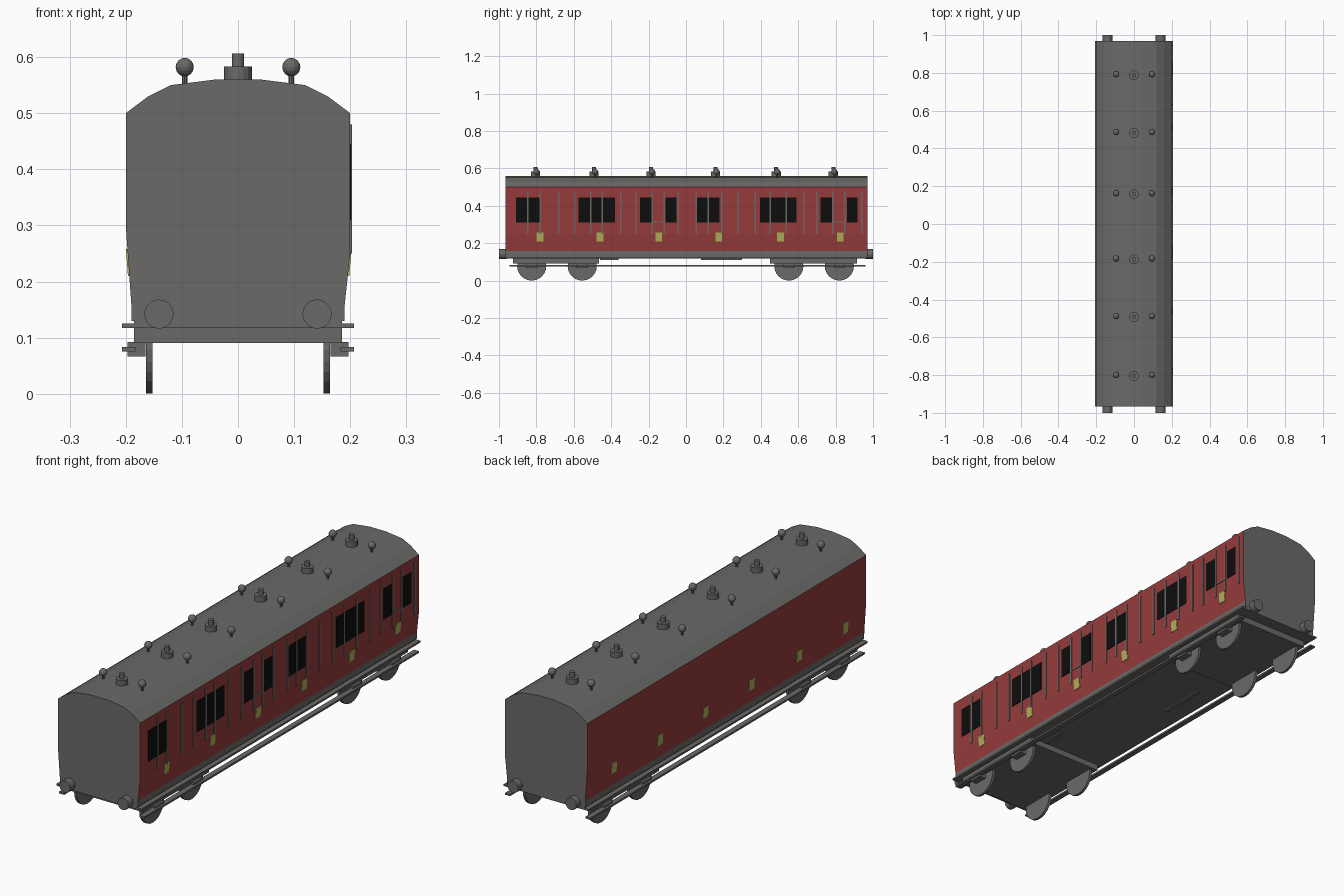
import bpy, bmesh, math
from mathutils import Matrix

if "Cube" in bpy.data.objects:
    bpy.data.objects.remove(bpy.data.objects["Cube"])

def mat(name, r, g, b):
    m = bpy.data.materials.new(name)
    m.diffuse_color = (r, g, b, 1)
    m.use_nodes = True
    m.node_tree.nodes["Principled BSDF"].inputs["Base Color"].default_value = m.diffuse_color
    return m

GREY = mat("grey", .145, .142, .135)
RED = mat("crimson", .305, .044, .044)
BLACK = mat("window_black", .004, .004, .004)
YELLOW = mat("crest_yellow", .44, .44, .105)

def finish(name, bm, *mats):
    bmesh.ops.recalc_face_normals(bm, faces=bm.faces)
    me = bpy.data.meshes.new(name)
    bm.to_mesh(me)
    bm.free()
    for m in mats:
        me.materials.append(m)
    ob = bpy.data.objects.new(name, me)
    bpy.context.collection.objects.link(ob)
    return ob

def add_box(bm, x0, x1, y0, y1, z0, z1):
    m = Matrix.Translation(((x0 + x1) / 2, (y0 + y1) / 2, (z0 + z1) / 2))
    m = m @ Matrix.Diagonal((x1 - x0, y1 - y0, z1 - z0, 1))
    bmesh.ops.create_cube(bm, size=1, matrix=m)

def add_cyl(bm, loc, r, h, axis="Z", n=16):
    rot = {"Z": Matrix(), "X": Matrix.Rotation(math.pi / 2, 4, "Y"),
           "Y": Matrix.Rotation(math.pi / 2, 4, "X")}[axis]
    bmesh.ops.create_cone(bm, cap_ends=True, segments=n, radius1=r, radius2=r,
                          depth=h, matrix=Matrix.Translation(loc) @ rot)

# Body shell: end profile extruded along the coach
Y0, Y1 = -.965, .97
profile = [(-.19, .13), (.19, .13), (.19, .157), (.2, .25), (.2, .5), (.16, .53),
           (.12, .55), (.04, .56), (-.04, .56), (-.12, .55), (-.16, .53),
           (-.2, .5), (-.2, .3), (-.19, .157)]
bm = bmesh.new()
face = bm.faces.new([bm.verts.new((x, Y0, z)) for x, z in profile])
ext = bmesh.ops.extrude_face_region(bm, geom=[face], use_keep_orig=True)
for v in ext["geom"]:
    if isinstance(v, bmesh.types.BMVert):
        v.co.y = Y1
bmesh.ops.recalc_face_normals(bm, faces=bm.faces)
for f in bm.faces:  # painted side panels
    z = f.calc_center_median().z
    f.material_index = int(abs(f.normal.x) > .9 and .157 < z < .5)
finish("body_shell", bm, GREY, RED)

def wall_x(z, side):
    """Distance of the side wall from the centre line."""
    knee = .25 if side > 0 else .3
    return .2 if z >= knee else .19 + .01 * (z - .157) / (knee - .157)

def add_plate(bm, y0, y1, z0, z1, proud, side=1):
    """Thin plate that follows the lean of the side wall."""
    before = len(bm.verts)
    add_box(bm, -1, 1, y0, y1, z0, z1)
    bm.verts.ensure_lookup_table()
    for v in bm.verts[before:]:
        off = proud if v.co.x > 0 else -.004
        v.co.x = side * (wall_x(v.co.z, side) + off)

# Windows
bm = bmesh.new()
for a, b in [(-.91, -.78), (-.575, -.38), (-.245, -.185), (-.11, -.05),
             (.055, .18), (.395, .59), (.72, .785), (.86, .917)]:
    add_plate(bm, a, b, .31, .445, .0015)
finish("windows", bm, BLACK)

# Vertical beading and door rails
bm = bmesh.new()
for y in [-.845, -.78, -.68, -.595, -.51, -.448, -.35, -.265, -.18, -.115, -.042,
          .055, .12, .19, .28, .37, .45, .537, .63, .70, .785, .85, .94]:
    add_plate(bm, y - .004, y + .004, .25, .48, .003)
for a, b in [(-.18, -.115), (.785, .85)]:
    add_plate(bm, a, b, .31, .317, .003)
finish("side_beading", bm, GREY)

# Crests, turned half a circle on the far side
bm = bmesh.new()
for y in [-.78, -.46, -.145, .175, .505, .825]:
    for s in (1, -1):
        add_plate(bm, s * y - .018, s * y + .018, .21, .258, .0025, s)
finish("crests", bm, YELLOW)

# Underframe and bogies
bm = bmesh.new()
add_box(bm, -.185, .185, Y0, Y1, .117, .131)
finish("underframe", bm, GREY)
bm = bmesh.new()
for a, b in [(-.925, -.465), (.45, .915)]:
    add_box(bm, -.185, .185, a, b, .09, .118)
finish("bogies", bm, GREY)
bm = bmesh.new()
add_box(bm, -.12, -.1, .08, .3, .111, .118)
add_box(bm, .1, .12, -.46, -.36, .111, .118)
finish("underfloor_bars", bm, GREY)

# Footboards, upper and lower
bm = bmesh.new()
for s in (1, -1):
    xa, xb = sorted((s * .183, s * .207))
    add_box(bm, xa, xb, Y0, Y1, .117, .125)
    add_box(bm, xa, xb, -.945, .96, .075, .083)
finish("footboards", bm, GREY)

# Wheels with axle boxes
wheels, boxes = bmesh.new(), bmesh.new()
for y in (-.825, -.555, .55, .82):
    for s in (1, -1):
        add_cyl(wheels, (s * .158, y, .078), .078, .012, "X", 24)
        xa, xb = sorted((s * .165, s * .197))
        add_box(boxes, xa, xb, y - .03, y + .03, .066, .092)
finish("wheels", wheels, GREY)
finish("axle_boxes", boxes, GREY)

# Buffers
bm = bmesh.new()
for s in (1, -1):
    for x in (-.141, .141):
        add_cyl(bm, (x, s * .98, .142), .026, .04, "Y", 20)
finish("buffers", bm, GREY)

# Roof lamps and ball vents
lamps, vents = bmesh.new(), bmesh.new()
for y in (-.8, -.487, -.182, .163, .487, .793):
    add_cyl(lamps, (0, y - .005, .57), .025, .027)
    add_cyl(lamps, (0, y - .005, .593), .011, .026)
    for s in (1, -1):
        add_cyl(vents, (s * .095, y, .56), .005, .03, n=8)
        bmesh.ops.create_uvsphere(vents, u_segments=14, v_segments=8, radius=.0165,
                                  matrix=Matrix.Translation((s * .095, y, .582)))
finish("roof_lamps", lamps, GREY)
finish("ball_vents", vents, GREY)
